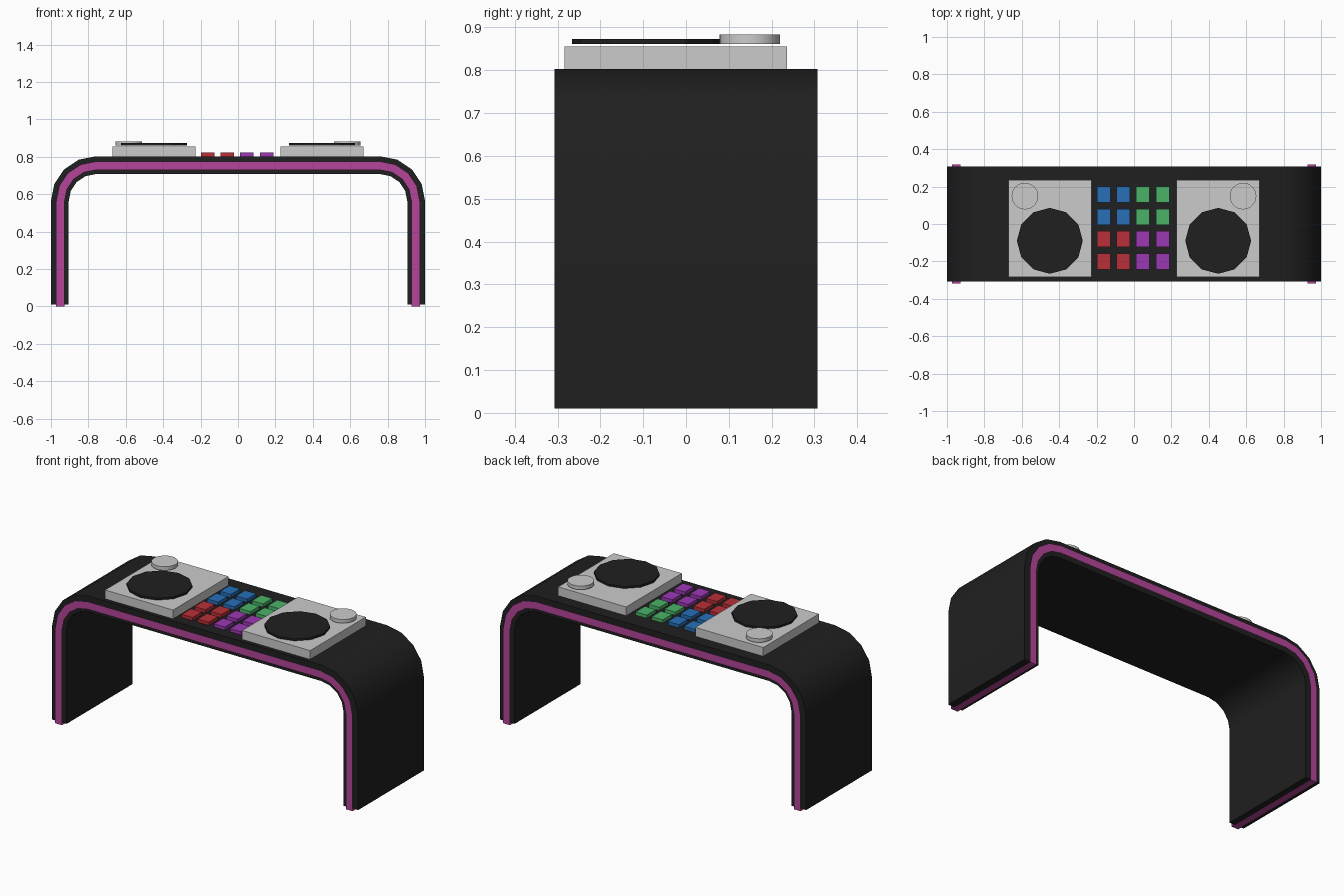
import bpy, bmesh, math

if "Cube" in bpy.data.objects:
    bpy.data.objects.remove(bpy.data.objects["Cube"])

CX, CZ, SEG = 0.76, 0.563, 4   # corner centre of the arch and its segments


def mat(name, rgb):
    m = bpy.data.materials.new(name)
    m.diffuse_color = (*rgb, 1)
    m.use_nodes = True
    m.node_tree.nodes["Principled BSDF"].inputs["Base Color"].default_value = m.diffuse_color
    return m


black = mat("black", (0.014, 0.014, 0.014))
magenta = mat("magenta", (0.46, 0.06, 0.32))
blue = mat("blue", (0.02, 0.16, 0.48))
green = mat("green", (0.07, 0.45, 0.14))
red = mat("red", (0.48, 0.03, 0.04))
purple = mat("purple", (0.33, 0.04, 0.45))


def finish(name, bm, material=None, smooth=False):
    bm.normal_update()
    me = bpy.data.meshes.new(name)
    bm.to_mesh(me)
    bm.free()
    ob = bpy.data.objects.new(name, me)
    bpy.context.collection.objects.link(ob)
    if material:
        me.materials.append(material)
    if smooth:
        bpy.ops.object.select_all(action='DESELECT')
        ob.select_set(True)
        bpy.context.view_layer.objects.active = ob
        bpy.ops.object.shade_smooth_by_angle(angle=math.radians(30))
    return ob


def arch_path(half_width, foot):
    """Points of a round-cornered arch from right foot to left foot."""
    r = half_width - CX
    arc = [(CX + r * math.cos(a), CZ + r * math.sin(a))
           for a in (i * math.pi / 2 / SEG for i in range(SEG + 1))]
    right = [(half_width, foot)] + arc
    return right + [(-x, z) for x, z in reversed(right)]


def arch_rows(bm, outer, inner, depth, foot):
    """Vertex rows: outer/inner path at front and back."""
    return [[bm.verts.new((x, y, z)) for x, z in arch_path(w, foot)]
            for w, y in ((outer, -depth), (inner, -depth), (inner, depth), (outer, depth))]


def box(name, lo, hi, material=None):
    bm = bmesh.new()
    bmesh.ops.create_cube(bm, size=1)
    for v in bm.verts:
        v.co = [(a + b) / 2 + c * (b - a) for a, b, c in zip(lo, hi, v.co)]
    return finish(name, bm, material)


def disc(name, x, y, z0, z1, radius, sides, material=None, smooth=False):
    bm = bmesh.new()
    bmesh.ops.create_cone(bm, cap_ends=True, segments=sides, radius1=radius,
                          radius2=radius, depth=z1 - z0)
    bmesh.ops.translate(bm, verts=bm.verts, vec=(x, y, (z0 + z1) / 2))
    return finish(name, bm, material, smooth)


# Arched desk body
bm = bmesh.new()
rows = arch_rows(bm, 1.0, 0.905, 0.307, 0.01)
for k in range(4):
    a, b = rows[k], rows[(k + 1) % 4]
    for i in range(len(a) - 1):
        bm.faces.new((a[i], a[i + 1], b[i + 1], b[i]))
for i in (0, -1):
    bm.faces.new([r[i] for r in rows])
bmesh.ops.recalc_face_normals(bm, faces=bm.faces)
finish("desk_body", bm, black, True)

# Glowing edge strip: thin faces in front, behind and under the feet
bm = bmesh.new()
fo, fi, bi, bo = arch_rows(bm, 0.972, 0.927, 0.318, 0.0)
for i in range(len(fo) - 1):
    bm.faces.new((fo[i], fo[i + 1], fi[i + 1], fi[i])).normal_update()
    bm.faces.new((bi[i], bi[i + 1], bo[i + 1], bo[i]))
bm.faces.new((fo[0], fi[0], bi[0], bo[0]))
bm.faces.new((bo[-1], bi[-1], fi[-1], fo[-1]))
bm.normal_update()
for f in bm.faces:
    # every face points away from the desk
    n, c = f.normal, f.calc_center_median()
    if (n.z > 0.5) or (abs(n.y) > 0.5 and n.y * c.y < 0):
        f.normal_flip()
finish("edge_light_strip", bm, magenta)

# Turntables, mirrored left and right
for side, s in (("left", -1), ("right", 1)):
    x0, x1 = sorted((s * 0.226, s * 0.67))
    box(side + "_turntable_base", (x0, -0.284, 0.80), (x1, 0.236, 0.855))
    disc(side + "_record", s * 0.45, -0.09, 0.861, 0.873, 0.176, 12, black)
    disc(side + "_knob", s * 0.583, 0.149, 0.861, 0.883, 0.071, 32, None, True)

# Grid of coloured pads
for col in range(4):
    for row in range(4):
        x, y = -0.162 + col * 0.105, -0.2 + row * 0.119
        colour = ((red, blue), (purple, green))[col // 2][row // 2]
        box(f"pad_{col + 1}_{row + 1}", (x - 0.036, y - 0.043, 0.80),
            (x + 0.036, y + 0.043, 0.822), colour)
